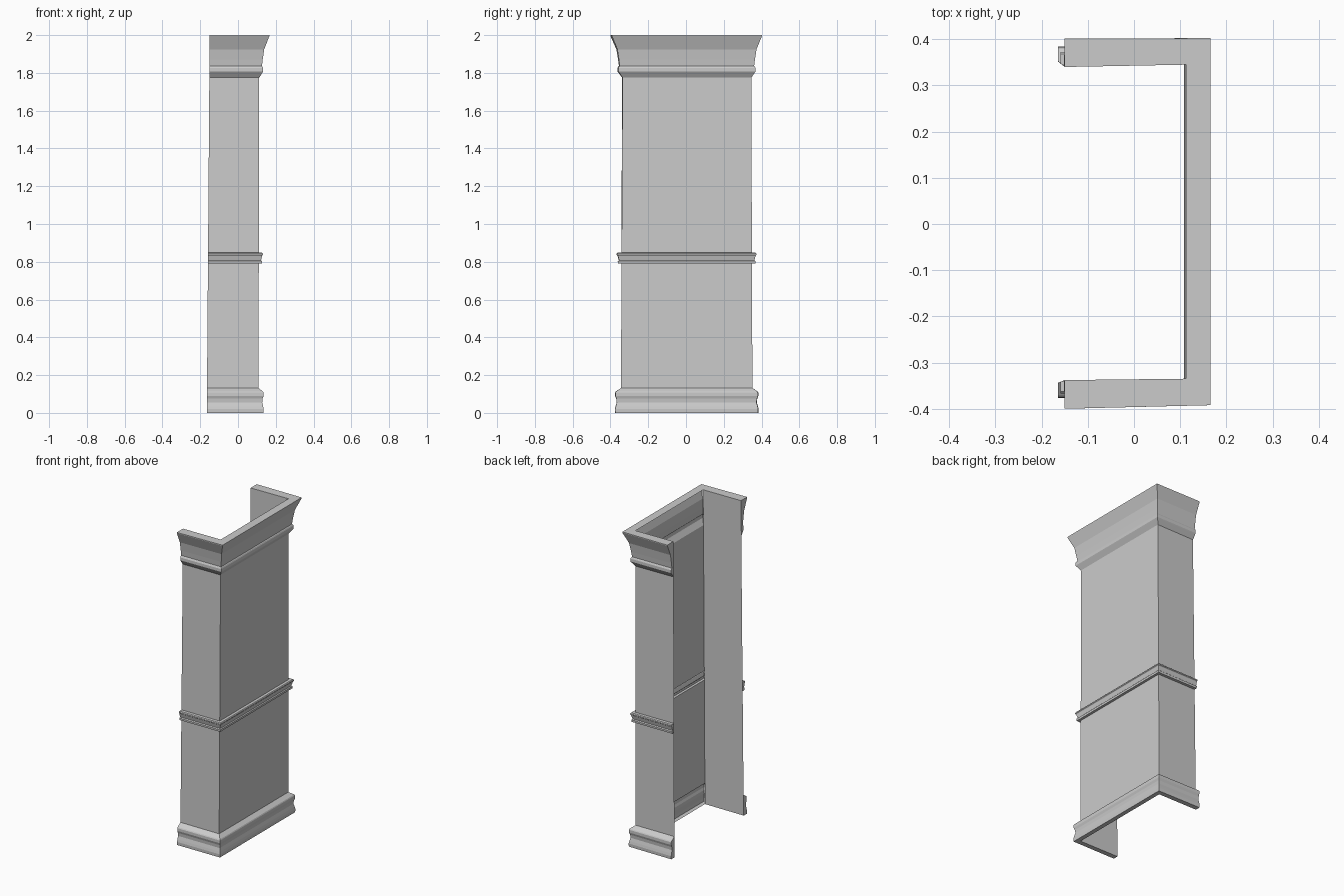
import bpy, bmesh
from mathutils import Vector

if "Cube" in bpy.data.objects:
    bpy.data.objects.remove(bpy.data.objects["Cube"])

# Plan of the three walls (open at -x), slightly leaning from bottom to top
BOTTOM = [(-.165, -.344), (.108, -.345), (.108, .352), (-.165, .352)]
TOP = [(-.15, -.338), (.113, -.335), (.113, .345), (-.15, .34)]
# Outward direction at each plan corner
OUT = [(0, -1.17), (1, -1.08), (1, 1.08), (0, 1.17)]


def ring(offset, z):
    pts = []
    for b, t, o in zip(BOTTOM, TOP, OUT):
        p = Vector(b).lerp(Vector(t), z / 2) + Vector(o) * offset
        pts.append((p.x, p.y, z))
    return pts


def finish(name, bm):
    bmesh.ops.remove_doubles(bm, verts=bm.verts, dist=1e-5)
    me = bpy.data.meshes.new(name)
    bm.to_mesh(me)
    bm.free()
    ob = bpy.data.objects.new(name, me)
    bpy.context.collection.objects.link(ob)
    return ob


def sweep(name, profile, cap_ends=False, walls=(0, 1, 2)):
    """Carry an (offset, z) profile around the plan."""
    bm = bmesh.new()
    rows = [[bm.verts.new(p) for p in ring(o, z)] for o, z in profile]
    for a, b in zip(rows, rows[1:]):
        for i in walls:
            bm.faces.new((a[i], a[i + 1], b[i + 1], b[i]))
    if cap_ends:
        bm.faces.new([r[0] for r in rows])
        bm.faces.new([r[-1] for r in reversed(rows)])
    return finish(name, bm)


base = [(0, 0), (.027, 0), (.028, .02), (.025, .035), (.02, .055), (.022, .075),
        (.027, .09), (.027, .107), (.024, .113), (0, .132)]
middle = [(0, .79), (.016, .79), (.017, .803), (.012, .808), (.015, .82),
          (.018, .832), (.022, .836), (.022, .843), (.018, .848), (0, .848)]
crown = [(0, 1.775), (.018, 1.803), (.021, 1.808), (.021, 1.826), (.018, 1.833),
         (.014, 1.836), (.018, 1.87), (.026, 1.925), (.053, 1.995), (.053, 2), (0, 2)]

# Mouldings
sweep("base_moulding", base, True)
sweep("middle_moulding", middle, True)
sweep("crown_moulding", crown, True)

# Side walls run full height behind the mouldings
sweep("side_walls", [(0, 0), (0, 2)], walls=(0, 2))

# Wide face is made of two panels between the mouldings
sweep("lower_panel", [(0, .132), (0, .79)], walls=(1,))
sweep("upper_panel", [(0, .848), (0, 1.775)], walls=(1,))
